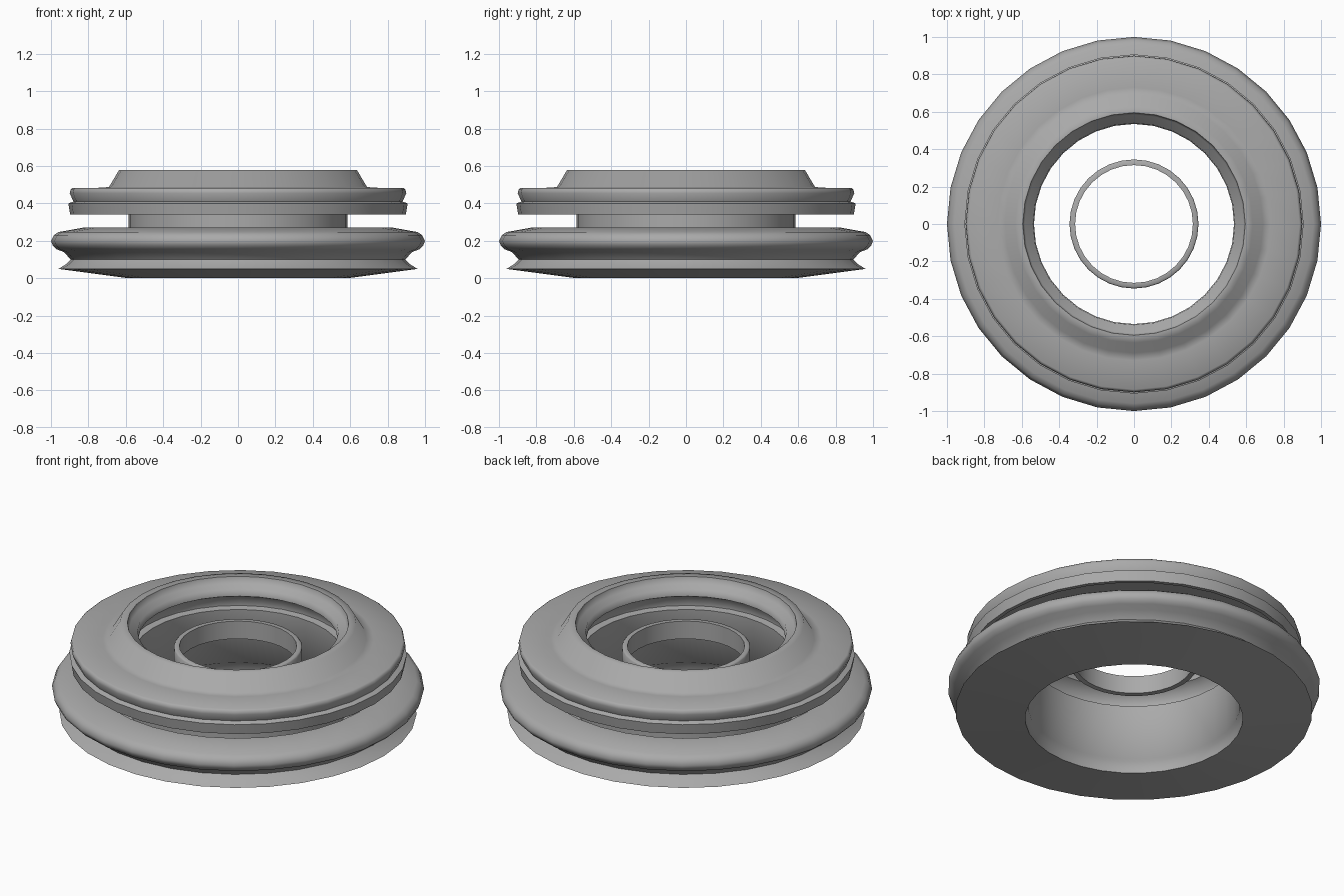
import bpy, math

if "Cube" in bpy.data.objects:
    bpy.data.objects.remove(bpy.data.objects["Cube"])

SEGMENTS = 32

grey = bpy.data.materials.new("mid_grey")
grey.diffuse_color = (0.40, 0.40, 0.40, 1)
grey.use_nodes = True
grey.node_tree.nodes["Principled BSDF"].inputs["Base Color"].default_value = grey.diffuse_color


def lathe(name, profile, sharp=68):
    """Turn a closed (radius, height) outline around z."""
    n = len(profile)
    verts, faces = [], []
    for s in range(SEGMENTS):
        a = 2 * math.pi * s / SEGMENTS
        verts += [(r * math.cos(a), r * math.sin(a), z) for r, z in profile]
    for s in range(SEGMENTS):
        t = (s + 1) % SEGMENTS
        for i in range(n):
            j = (i + 1) % n
            faces.append((s * n + i, t * n + i, t * n + j, s * n + j))
    mesh = bpy.data.meshes.new(name)
    mesh.from_pydata(verts, [], faces)
    mesh.materials.append(grey)
    mesh.update()
    obj = bpy.data.objects.new(name, mesh)
    bpy.context.collection.objects.link(obj)
    bpy.ops.object.select_all(action='DESELECT')
    obj.select_set(True)
    bpy.context.view_layer.objects.active = obj
    bpy.ops.object.shade_smooth_by_angle(angle=math.radians(sharp))
    return obj


# Flanged body outline: bottom flange with a deep trough, hollow top flange, collar, bore
bottom_flange = [(0.585, 0.0), (0.96, 0.05), (0.92, 0.075), (0.895, 0.10),
                 (0.93, 0.14), (0.97, 0.155), (0.99, 0.175), (1.0, 0.20),
                 (0.985, 0.23), (0.96, 0.247), (0.83, 0.27), (0.80, 0.27),
                 (0.80, 0.10), (0.585, 0.08)]
top_flange = [(0.585, 0.385), (0.63, 0.39), (0.63, 0.44), (0.86, 0.44),
              (0.875, 0.34), (0.897, 0.34), (0.907, 0.40), (0.88, 0.41),
              (0.90, 0.455), (0.895, 0.475), (0.885, 0.482), (0.73, 0.484),
              (0.69, 0.488)]
collar = [(0.635, 0.58), (0.595, 0.58), (0.585, 0.542), (0.54, 0.53), (0.535, 0.49)]
bore = [(0.60, 0.455), (0.60, 0.405), (0.56, 0.40), (0.57, 0.08), (0.585, 0.07)]
lathe("flanged_body", bottom_flange + top_flange + collar + bore)

# Thin free ring in the middle of the bore
lathe("inner_ring", [(0.315, 0.34), (0.341, 0.337), (0.345, 0.345),
                     (0.345, 0.44), (0.338, 0.447), (0.315, 0.445)])
